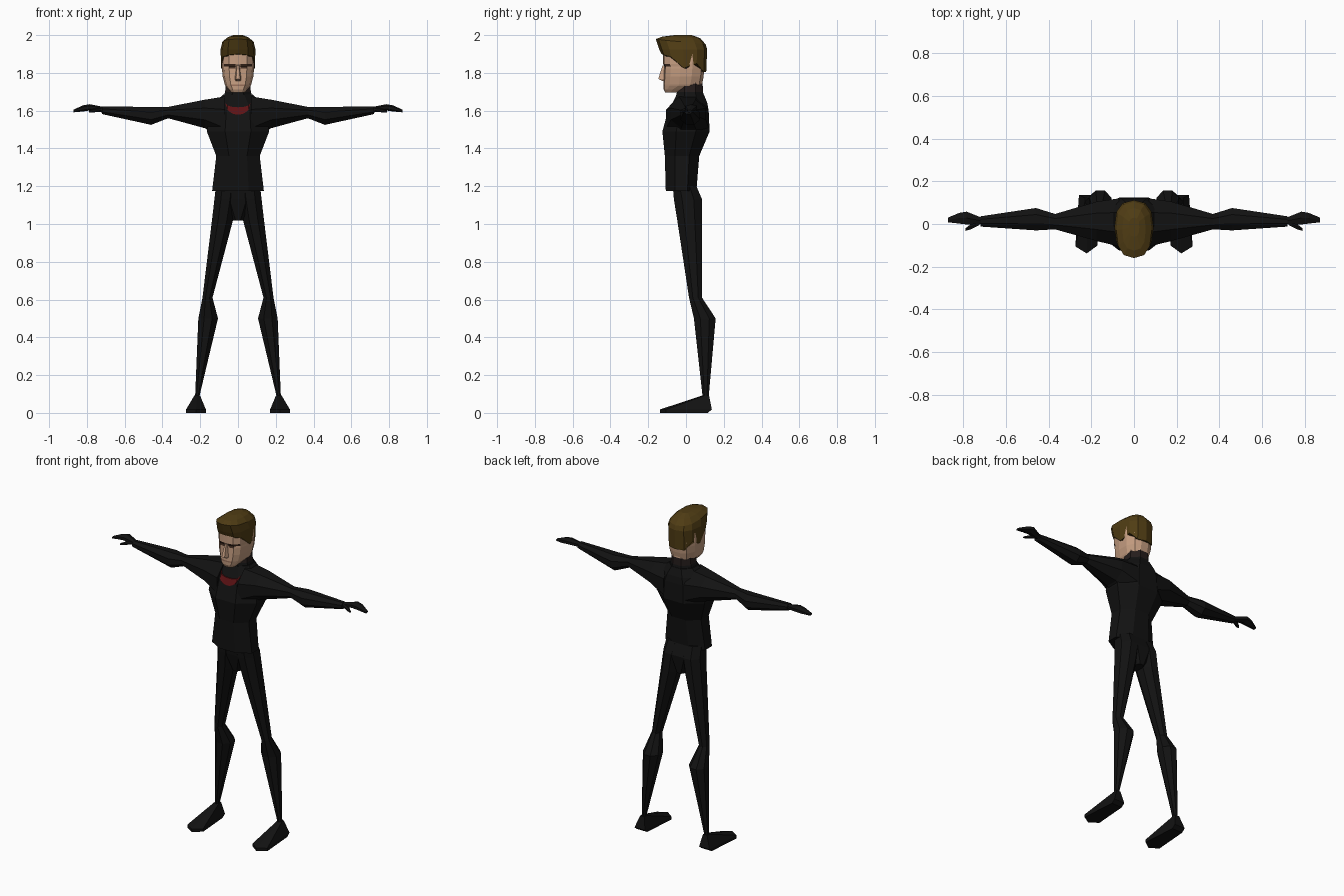
import bpy, bmesh, math
from mathutils import Vector
from mathutils.bvhtree import BVHTree

if "Cube" in bpy.data.objects:
    bpy.data.objects.remove(bpy.data.objects["Cube"])


def material(name, rgb):
    m = bpy.data.materials.new(name)
    m.diffuse_color = (*rgb, 1)
    m.use_nodes = True
    m.node_tree.nodes["Principled BSDF"].inputs["Base Color"].default_value = m.diffuse_color
    return m


BLACK = material("black_cloth", (0.006, 0.006, 0.006))
SKIN = material("skin", (0.56, 0.34, 0.22))
HAIR = material("brown_hair", (0.08, 0.046, 0.007))
DARK = material("dark_brown", (0.06, 0.03, 0.018))
LIP = material("lip", (0.33, 0.17, 0.11))
RED = material("red_cloth", (0.11, 0.006, 0.007))
COLLAR = material("dark_collar", (0.018, 0.012, 0.011))


def loft(name, rings, mats, rule=None, mirror=False):
    """Skin a list of equal-length rings, cap both ends, colour faces by rule."""
    bm = bmesh.new()
    rows = [[bm.verts.new(p) for p in r] for r in rings]
    n = len(rows[0])
    for a, b in zip(rows, rows[1:]):
        for i in range(n):
            j = (i + 1) % n
            bm.faces.new((a[i], a[j], b[j], b[i]))
    bm.faces.new(rows[0])
    bm.faces.new(rows[-1])
    bmesh.ops.recalc_face_normals(bm, faces=bm.faces)
    if rule:
        for f in bm.faces:
            f.material_index = rule(f.calc_center_median())
    me = bpy.data.meshes.new(name)
    bm.to_mesh(me)
    bm.free()
    ob = bpy.data.objects.new(name, me)
    bpy.context.collection.objects.link(ob)
    for m in mats:
        me.materials.append(m)
    if mirror:
        mod = ob.modifiers.new("mirror", 'MIRROR')
        mod.use_mirror_merge = False
    return ob


def ring(c, a0, a1, b0, b1, axis='z', n=8):
    """Polygon ring filling the given bounds, at height c along the axis."""
    pts = []
    k = 1 / math.cos(math.pi / n)
    for i in range(n):
        t = 2 * math.pi * (i + 0.5) / n
        a = (a0 + a1) / 2 + (a1 - a0) / 2 * k * math.cos(t)
        b = (b0 + b1) / 2 + (b1 - b0) / 2 * k * math.sin(t)
        pts.append((a, b, c) if axis == 'z' else (c, a, b))
    return pts


# Torso: hem, waist, chest, shoulders
torso = loft("torso", [ring(z, -w, w, f, b) for z, w, f, b in (
    (1.175, .137, -.107, .055), (1.36, .115, -.112, .07), (1.49, .165, -.125, .125),
    (1.6, .15, -.095, .12), (1.64, .125, -.072, .113), (1.685, .08, -.05, .095))], [BLACK])

# Sleeves, with broad shoulder and elbow bulge
loft("arms", [ring(x, f, b, lo, hi, 'x') for x, f, b, lo, hi in (
    (.07, -.105, .12, 1.44, 1.675), (.175, -.08, .105, 1.507, 1.658),
    (.37, -.025, .047, 1.56, 1.62), (.46, -.03, .075, 1.525, 1.62),
    (.72, -.012, .036, 1.582, 1.622))], [BLACK], mirror=True)

# Hands and thumbs
loft("hands", [ring(x, f, b, lo, hi, 'x', 6) for x, f, b, lo, hi in (
    (.715, .0, .03, 1.592, 1.618), (.785, -.002, .058, 1.603, 1.632),
    (.82, .002, .052, 1.598, 1.626), (.872, .008, .03, 1.592, 1.604))], [BLACK], mirror=True)
loft("thumbs", [ring(x, f, b, lo, hi, 'x', 6) for x, f, b, lo, hi in (
    (.725, -.005, .018, 1.597, 1.615), (.765, -.025, .0, 1.592, 1.609),
    (.79, -.032, -.02, 1.59, 1.599))], [BLACK], mirror=True)

# Trousers: pelvis and legs with calf bulge
loft("pelvis", [ring(z, -w, w, f, b) for z, w, f, b in (
    (1.018, .03, -.03, .07), (1.13, .11, -.06, .084), (1.2, .117, -.07, .055))], [BLACK])
loft("legs", [ring(z, i, o, f, b) for z, i, o, f, b in (
    (1.2, .0, .117, -.07, .055), (1.13, .008, .125, -.064, .085),
    (1.018, .027, .138, -.046, .085), (.61, .135, .188, .016, .085),
    (.5, .106, .21, .042, .157), (.085, .205, .227, .088, .12))], [BLACK], mirror=True)

# Shoes: flat sole with pointed toe, rising to the ankle
sole = [(.186, .115), (.258, .115), (.275, -.105), (.222, -.138), (.17, -.1)]
upper = [(.186, .137), (.258, .137), (.275, -.105), (.222, -.138), (.17, -.1)]
ankle = [(.202, .122), (.23, .122), (.231, .1), (.216, .086), (.201, .1)]
loft("shoes", [[(x, y, z) for x, y in p] for p, z in
               ((sole, 0), (upper, .018), (ankle, .092))], [BLACK], mirror=True)

# Neck with high collar: black below, dark band above, skin nape
loft("neck", [ring(z, -w, w, f, b) for z, w, f, b in (
    (1.65, .085, -.055, .1), (1.7, .068, -.048, .09), (1.745, .064, -.045, .088),
    (1.78, .06, -.04, .085))], [BLACK, COLLAR, SKIN],
    lambda c: 0 if c.z < 1.7 else 1 if c.z < 1.745 else 2)

# Head: facial rows are coloured as brows, eyes and mouth
half = [(.16, -1), (.55, -.95), (.87, -.68), (1, -.2), (1, .4), (.72, .85), (.3, 1)]
outline = half + [(-x, y) for x, y in reversed(half)]


def head_ring(z, w, f, b):
    return [(x * w, (f + b) / 2 + y * (b - f) / 2, z) for x, y in outline]


def face_colour(c):
    front = c.y < -.07
    if front and 1.834 < c.z < 1.848 and .015 < abs(c.x) < .07:
        return 1
    if front and 1.822 < c.z < 1.834 and .02 < abs(c.x) < .045:
        return 1
    if front and 1.732 < c.z < 1.738 and abs(c.x) < .04:
        return 2
    return 0


loft("head", [head_ring(*r) for r in (
    (1.695, .034, -.11, -.04), (1.712, .05, -.118, .0), (1.731, .066, -.119, .075),
    (1.739, .07, -.119, .085), (1.78, .081, -.117, .093), (1.822, .085, -.115, .097),
    (1.834, .085, -.113, .098), (1.848, .086, -.121, .099), (1.9, .085, -.121, .1),
    (1.96, .065, -.1, .08))], [SKIN, DARK, LIP], face_colour)

# Nose wedge
loft("nose", [[(-w, -.108, z), (w, -.108, z), (w * .55, y, z), (-w * .55, y, z)]
              for z, w, y in ((1.757, .017, -.125), (1.768, .019, -.147),
                              (1.84, .009, -.124))], [SKIN])

# Hair: jagged hairline with sideburns, swept up to a forward quiff
HAIRLINE = [1.9, 1.895, 1.885, 1.825, 1.85, 1.805, 1.805]


def hair_ring(z, w, f, b, tilt=0):
    pts = []
    for i in range(12):
        t = 2 * math.pi * i / 12
        s, c = math.sin(t), math.cos(t)
        q = lambda v: math.copysign(abs(v) ** .8, v)
        h = HAIRLINE[min(i, 12 - i)] if z is None else z + tilt * c
        pts.append((w * q(s), (f + b) / 2 - (b - f) / 2 * q(c), h))
    return pts


loft("hair", [hair_ring(None, .09, -.13, .107), hair_ring(1.925, .092, -.142, .112),
              hair_ring(1.965, .083, -.16, .104, .014),
              hair_ring(1.988, .055, -.125, .075, .004),
              hair_ring(2.0, .025, -.06, .03)], [HAIR])

# Red crescent laid on the chest as a thin plate
tree = BVHTree.FromPolygons([v.co for v in torso.data.vertices],
                            [p.vertices[:] for p in torso.data.polygons])


def on_chest(x, z, gap):
    hit = tree.ray_cast(Vector((x, -1, z)), Vector((0, 1, 0)))[0]
    return (x, hit.y - gap, z)


crescent = []
for i in range(13):
    x = -.066 + .132 * i / 12
    d = math.sqrt(max(0, 1 - (x / .066) ** 2))
    lo, hi = 1.637 - .058 * d, 1.64 - .022 * d
    crescent.append([on_chest(x, lo, .007), on_chest(x, hi, .007),
                     on_chest(x, hi, 0), on_chest(x, lo, 0)])
loft("chest_crescent", crescent, [RED])
